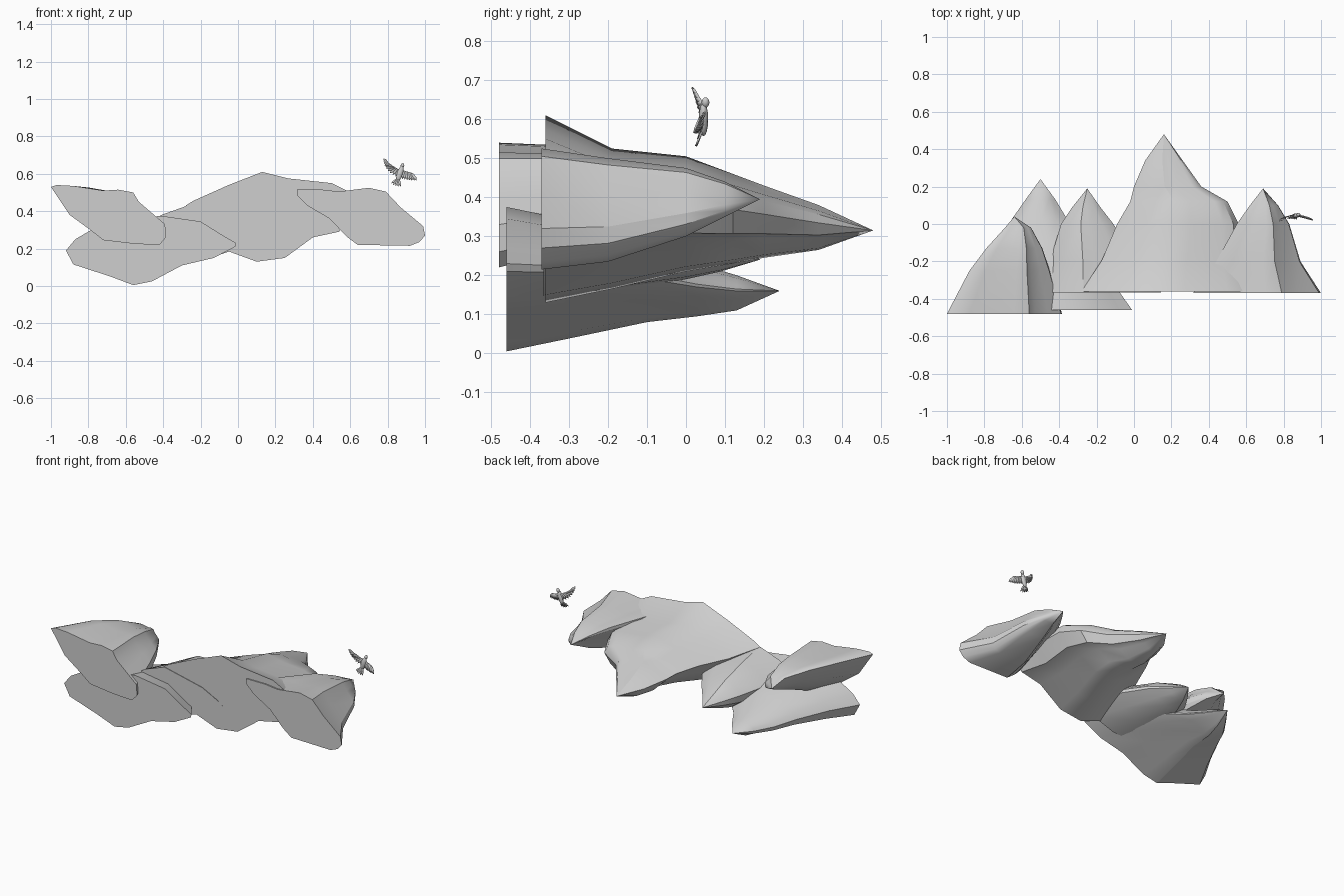
import bpy, bmesh, math
from mathutils import Vector

cube = bpy.data.objects.get("Cube")
if cube:
    bpy.data.objects.remove(cube, do_unlink=True)

GREY = (0.62, 0.62, 0.62, 1)
stone = bpy.data.materials.new("stone_grey")
stone.use_nodes = True
stone.diffuse_color = GREY
stone.node_tree.nodes["Principled BSDF"].inputs["Base Color"].default_value = GREY


def add_object(name, bm, angle):
    """Turn a bmesh into a shaded grey object."""
    bmesh.ops.recalc_face_normals(bm, faces=bm.faces)
    mesh = bpy.data.meshes.new(name)
    bm.to_mesh(mesh)
    bm.free()
    mesh.materials.append(stone)
    obj = bpy.data.objects.new(name, mesh)
    bpy.context.collection.objects.link(obj)
    bpy.ops.object.select_all(action='DESELECT')
    obj.select_set(True)
    bpy.context.view_layer.objects.active = obj
    bpy.ops.object.shade_smooth_by_angle(angle=math.radians(angle))
    return obj


def rock(name, front_y, outline, sections, tip):
    """Loft a flat front outline back through (y, x0, x1, z0, z1) boxes to a tip."""
    xs, zs = [p[0] for p in outline], [p[1] for p in outline]
    x_min, x_max, z_min, z_max = min(xs), max(xs), min(zs), max(zs)
    bm = bmesh.new()
    rings = [[bm.verts.new((x, front_y, z)) for x, z in outline]]
    for y, x0, x1, z0, z1 in sections:
        rings.append([bm.verts.new((
            x0 + (x - x_min) / (x_max - x_min) * (x1 - x0), y,
            z0 + (z - z_min) / (z_max - z_min) * (z1 - z0))) for x, z in outline])
    n = len(outline)
    bm.faces.new(rings[0])
    for a, b in zip(rings, rings[1:]):
        for i in range(n):
            j = (i + 1) % n
            bm.faces.new((a[i], a[j], b[j], b[i]))
    point = bm.verts.new(tip)
    for i in range(n):
        bm.faces.new((rings[-1][i], rings[-1][(i + 1) % n], point))
    return add_object(name, bm, 32)


# Rocks, from the model's right to its left
rock("upper_right_rock", -0.48,
     [(-1, .53), (-.97, .54), (-.88, .535), (-.72, .51), (-.64, .515), (-.56, .5),
      (-.53, .45), (-.46, .39), (-.39, .33), (-.385, .26), (-.42, .22),
      (-.55, .225), (-.72, .245), (-.79, .3), (-.9, .38)],
     [(-.25, -.88, -.45, .28, .53), (-.13, -.79, -.49, .33, .51),
      (-.02, -.69, -.55, .37, .47)],
     (-.64, .04, .41))

rock("lower_right_rock", -0.46,
     [(-.92, .19), (-.87, .25), (-.75, .32), (-.58, .36), (-.41, .375), (-.2, .345),
      (-.08, .27), (-.01, .23), (-.015, .21), (-.13, .15), (-.3, .11),
      (-.46, .025), (-.56, .005), (-.68, .05), (-.88, .115)],
     [(-.29, -.82, -.13, .04, .34), (-.1, -.72, -.24, .08, .28),
      (.03, -.65, -.36, .095, .23), (.13, -.58, -.42, .11, .2)],
     (-.5, .24, .16))

rock("middle_rock", -0.365,
     [(-.52, .3), (-.41, .38), (-.27, .43), (-.18, .41), (0, .37), (.1, .32),
      (.145, .29), (.14, .265), (0, .2), (-.15, .15), (-.35, .14), (-.5, .22)],
     [(-.2, -.45, .02, .16, .4), (0, -.39, -.11, .19, .36),
      (.09, -.33, -.18, .21, .31)],
     (-.25, .19, .24))

rock("central_rock", -0.36,
     [(-.28, .43), (-.24, .455), (-.05, .54), (.13, .61), (.27, .575), (.5, .55),
      (.58, .51), (.62, .42), (.54, .29), (.4, .26), (.25, .15), (.1, .13),
      (-.05, .185), (-.16, .3)],
     [(-.19, -.17, .57, .165, .525), (0, -.09, .56, .21, .505),
      (.12, -.02, .5, .23, .46), (.2, 0, .36, .245, .43),
      (.34, .06, .26, .265, .38)],
     (.16, .48, .315))

rock("left_rock", -0.37,
     [(.315, .485), (.315, .515), (.45, .515), (.54, .505), (.7, .525), (.79, .505),
      (.87, .42), (.99, .32), (1, .27), (.97, .235), (.92, .215), (.64, .22),
      (.58, .265), (.49, .36), (.37, .43)],
     [(-.2, .44, .89, .235, .5), (0, .55, .83, .3, .475),
      (.1, .62, .77, .35, .44)],
     (.69, .19, .395))


# Bird: body and head
def ball(name, centre, size, tilt):
    bm = bmesh.new()
    bmesh.ops.create_uvsphere(bm, u_segments=10, v_segments=8, radius=1)
    bmesh.ops.scale(bm, vec=size, verts=bm.verts)
    obj = add_object(name, bm, 60)
    obj.location = centre
    obj.rotation_euler = (0, tilt, 0)


ball("bird_body", (.865, .045, .6), (.016, .012, .045), .3)
ball("bird_head", (.879, .05, .643), (.01, .01, .014), .3)


# Bird: each feather is a thin kite from root to tip
def feathers(name, pairs, width):
    bm = bmesh.new()
    for root, tip in pairs:
        root, tip = Vector(root), Vector(tip)
        along = tip - root
        side = along.cross(Vector((0, 1, 0))).normalized() * width
        middle = root + along * .65
        bm.faces.new([bm.verts.new(p) for p in
                      (root - side * .6, middle - side, tip, middle + side, root + side * .6)])
    obj = add_object(name, bm, 30)
    thick = obj.modifiers.new("thickness", 'SOLIDIFY')
    thick.thickness = .004
    thick.offset = 0


def fan(start, end, centre, length, y_tip, count, spread):
    """Feathers along a bone from start to end, turning from the first angle to the last."""
    pairs = []
    for i in range(count):
        t = i / (count - 1)
        root = Vector(start).lerp(Vector(end), t)
        a = math.radians(spread[0] + (spread[1] - spread[0]) * t)
        tip = root + Vector((math.cos(a), 0, math.sin(a))) * length
        tip.y = centre + (y_tip - centre) * t
        pairs.append((root, tip))
    return pairs


feathers("bird_right_wing", fan((.858, .05, .625), (.805, .035, .65), .045,
                                .042, .015, 9, (250, 130)), .008)
feathers("bird_left_wing", fan((.878, .05, .62), (.93, .035, .602), .045,
                               .045, .02, 9, (235, 305)), .008)
feathers("bird_tail", fan((.852, .042, .572), (.86, .042, .57), .03,
                          .04, .025, 5, (215, 285)), .006)
